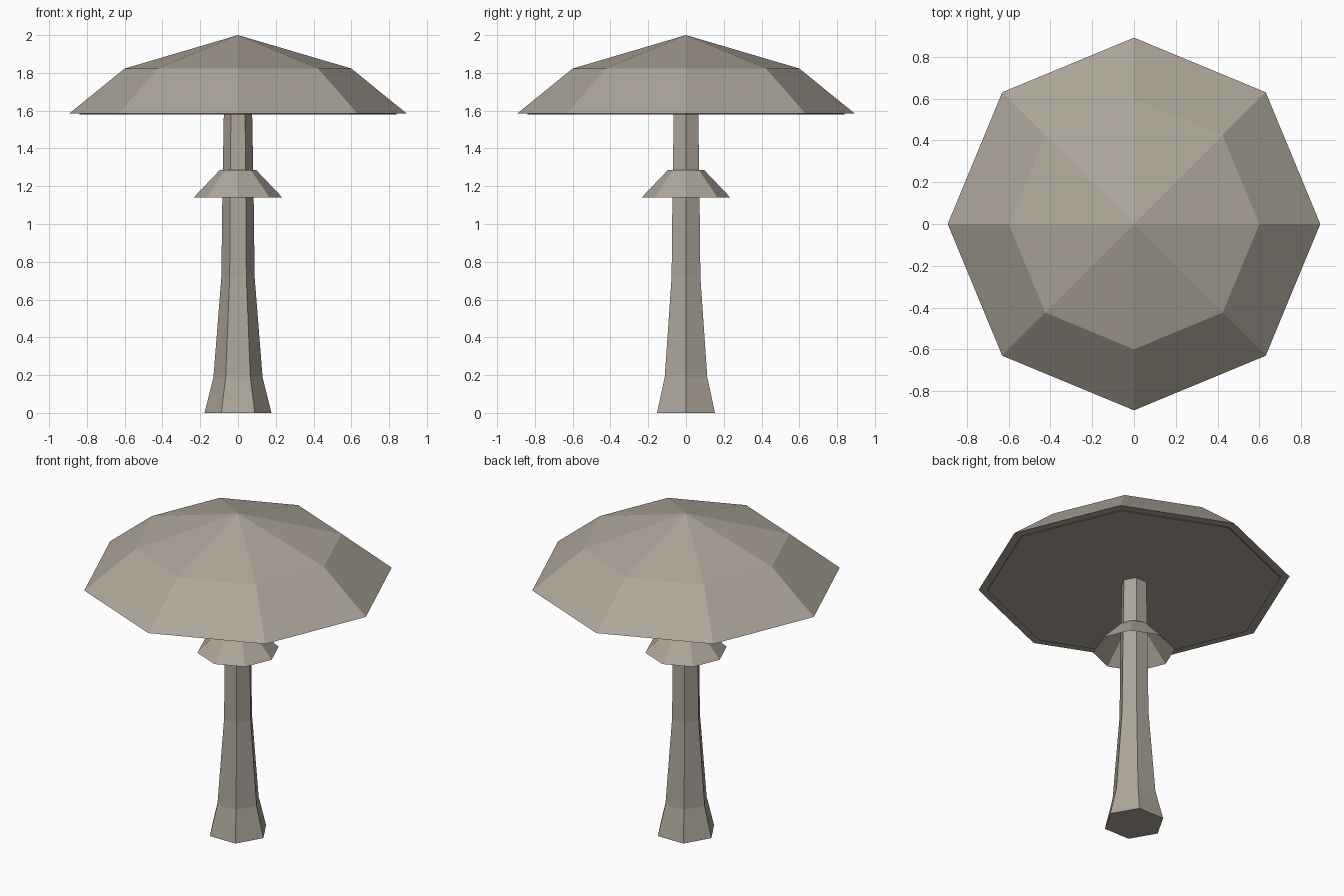
import bpy, bmesh
from math import cos, sin, tau

if "Cube" in bpy.data.objects:
    bpy.data.objects.remove(bpy.data.objects["Cube"], do_unlink=True)


def material(name, rgb):
    mat = bpy.data.materials.new(name)
    mat.use_nodes = True
    mat.diffuse_color = (*rgb, 1)
    mat.node_tree.nodes["Principled BSDF"].inputs["Base Color"].default_value = (*rgb, 1)
    return mat


beige = material("warm grey beige", (0.42, 0.38, 0.32))
brown = material("reddish brown", (0.22, 0.10, 0.08))


def lathe(name, sides, profile, mats, close_bottom=False):
    """Flat-sided turned part; profile is (radius, z) from bottom to top."""
    bm = bmesh.new()
    rings = []
    for r, z in profile:
        if r == 0:
            rings.append([bm.verts.new((0, 0, z))] * sides)
        else:
            rings.append([bm.verts.new((r * cos(tau * i / sides), r * sin(tau * i / sides), z))
                          for i in range(sides)])
    for low, high in zip(rings, rings[1:]):
        for i in range(sides):
            j = (i + 1) % sides
            corners = dict.fromkeys((low[i], low[j], high[j], high[i]))
            bm.faces.new(list(corners))
    if close_bottom:
        bm.faces.new(rings[0][::-1])
    mesh = bpy.data.meshes.new(name)
    bm.to_mesh(mesh)
    bm.free()
    for mat in mats:
        mesh.materials.append(mat)
    obj = bpy.data.objects.new(name, mesh)
    bpy.context.collection.objects.link(obj)
    return obj


# Six-sided stem with flared foot
lathe("stem", 6, [(0.177, 0), (0.13, 0.19), (0.088, 0.72), (0.083, 1.14), (0.075, 1.585)],
      [beige], close_bottom=True)

# Open, hollow skirt around the stem
lathe("skirt", 8, [(0.235, 1.14), (0.095, 1.287)], [beige])

# Eight-sided cap
lathe("cap", 8, [(0.892, 1.586), (0.6, 1.823), (0, 2.0)], [beige], close_bottom=True)

# Thin gill plate under the cap, with a brown edge
gills = lathe("gill_plate", 8, [(0.84, 1.58), (0.84, 1.586)], [beige, brown], close_bottom=True)
for face in gills.data.polygons:
    face.material_index = 1 if abs(face.normal.z) < 0.5 else 0
